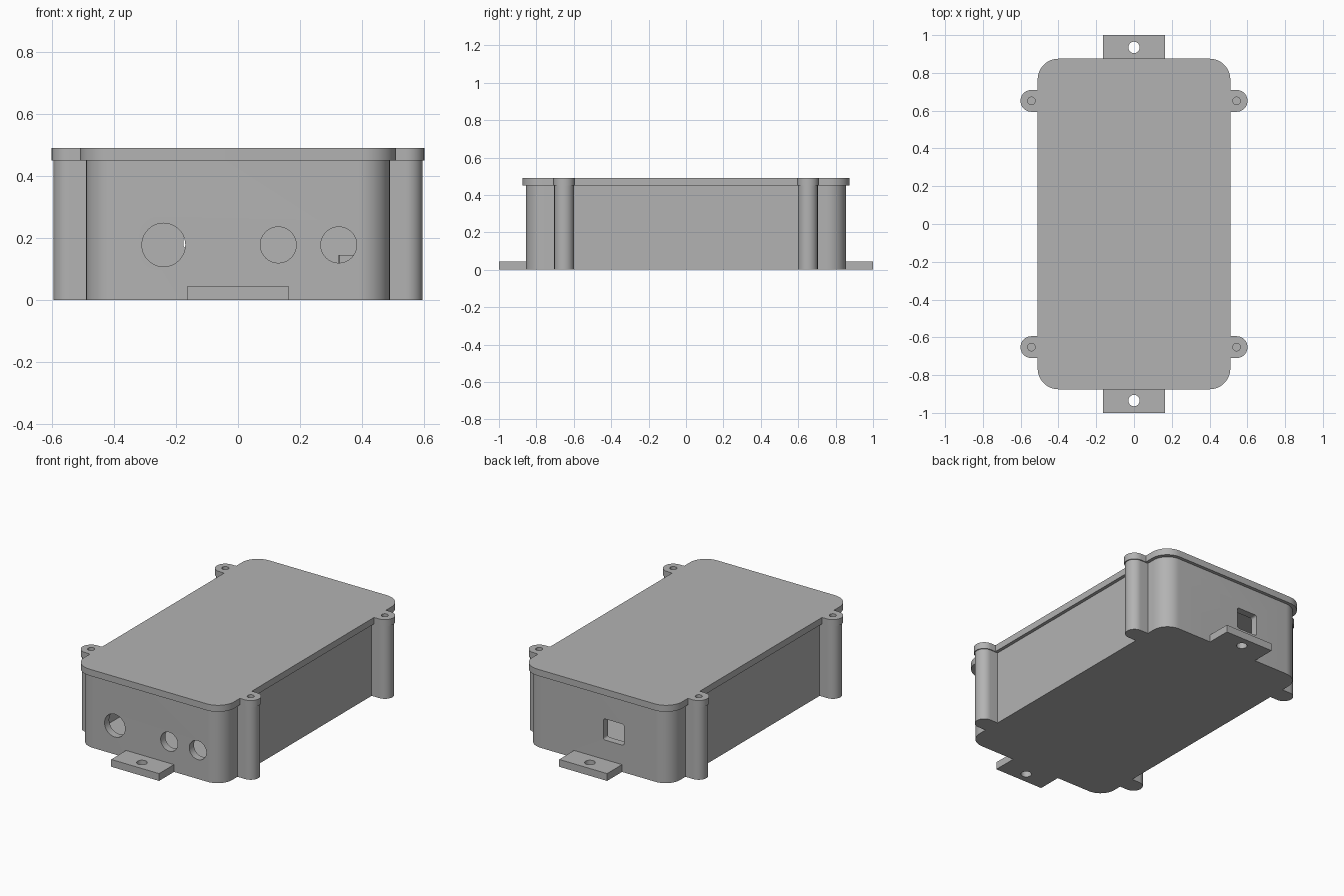
import bpy, bmesh, math
from mathutils import Matrix, Vector

default = bpy.data.objects.get("Cube")
if default:
    bpy.data.objects.remove(default, do_unlink=True)

GREY = (0.45, 0.45, 0.45, 1.0)
grey = bpy.data.materials.new("plain grey")
grey.use_nodes = True
grey.diffuse_color = GREY
grey.node_tree.nodes["Principled BSDF"].inputs["Base Color"].default_value = GREY

# Main dimensions
HEIGHT, SEAM = 0.49, 0.45
WALL = 0.045
BODY_X, BODY_Y = 0.49, 0.855
LID_X, LID_Y = 0.51, 0.875
EAR_X, EAR_Y = 0.543, 0.652
TAB_X, HOLE_Y = 0.163, 0.935
CORNERS = [(sx, sy) for sx in (-1, 1) for sy in (-1, 1)]


def rounded_rect(hx, hy, r, steps=12):
    """Counter-clockwise outline of a rectangle with round corners."""
    pts = []
    for k, (sx, sy) in enumerate([(1, 1), (-1, 1), (-1, -1), (1, -1)]):
        for i in range(steps + 1):
            a = (k + i / steps) * math.pi / 2
            pts.append((sx * (hx - r) + r * math.cos(a), sy * (hy - r) + r * math.sin(a)))
    return pts


def circle(r, sides=40):
    return [(r * math.cos(math.tau * i / sides), r * math.sin(math.tau * i / sides))
            for i in range(sides)]


def ear_outline(r, inner, steps=20):
    """Half-round end at EAR_X with straight flanks running inward."""
    pts = [(inner, -r)]
    for i in range(steps + 1):
        a = -math.pi / 2 + math.pi * i / steps
        pts.append((EAR_X + r * math.cos(a), r * math.sin(a)))
    return pts + [(inner, r)]


def prism(name, outline, z0, z1, matrix=Matrix()):
    """Extrude an outline between two heights, then place it."""
    bm = bmesh.new()
    base = bm.faces.new([bm.verts.new((x, y, z0)) for x, y in outline])
    top = bmesh.ops.extrude_face_region(bm, geom=[base])["geom"]
    bmesh.ops.translate(bm, vec=(0, 0, z1 - z0),
                        verts=[v for v in top if isinstance(v, bmesh.types.BMVert)])
    bm.transform(matrix)
    bmesh.ops.recalc_face_normals(bm, faces=bm.faces)
    mesh = bpy.data.meshes.new(name)
    bm.to_mesh(mesh)
    bm.free()
    mesh.materials.append(grey)
    ob = bpy.data.objects.new(name, mesh)
    bpy.context.collection.objects.link(ob)
    return ob


def combine(target, others, operation):
    """Apply booleans and remove the helper solids."""
    bpy.context.view_layer.objects.active = target
    for other in others:
        other.hide_render = True
        mod = target.modifiers.new("cut", "BOOLEAN")
        mod.operation, mod.solver, mod.object = operation, "EXACT", other
        bpy.ops.object.modifier_apply(modifier=mod.name)
        bpy.data.objects.remove(other, do_unlink=True)


def at(x, y, z=0.0, turn=0.0):
    return Matrix.Translation((x, y, z)) @ Matrix.Rotation(turn, 4, "Z")


def through_end(x, y, z):
    """Stand an outline upright so it pierces an end wall."""
    return Matrix.Translation((x, y, z)) @ Matrix.Rotation(math.pi / 2, 4, "X")


def ears(name, r, z0, z1):
    return [prism(name, ear_outline(r, 0.46), z0, z1,
                  at(0, sy * EAR_Y, 0, 0 if sx > 0 else math.pi)) for sx, sy in CORNERS]


def screw_holes():
    return [prism("screw_cutter", circle(0.02, 24), 0.2, 0.6, at(sx * EAR_X, sy * EAR_Y))
            for sx, sy in CORNERS]


# Box body with screw posts and mounting tabs
body = prism("box_body", rounded_rect(BODY_X, BODY_Y, 0.1), 0, SEAM)
combine(body, ears("post", 0.0525, 0, SEAM), "UNION")
tabs = [prism("tab", [(-TAB_X, -0.09), (TAB_X, -0.09), (TAB_X, 0.09), (-TAB_X, 0.09)],
              0, 0.045, at(0, s * 0.91)) for s in (-1, 1)]
combine(body, tabs, "UNION")

# Hollow interior
cavity = prism("cavity", rounded_rect(BODY_X - WALL, BODY_Y - WALL, 0.06), WALL, 0.6)
combine(body, [cavity], "DIFFERENCE")

# Round ports in the front wall, square window in the back wall
cuts = [prism("port", circle(r), -0.1, 0.1, through_end(x, -BODY_Y, 0.177))
        for x, r in ((-0.24, 0.07), (0.13, 0.058), (0.325, 0.058))]
cuts.append(prism("window", rounded_rect(0.07, 0.065, 0.012, 4), -0.1, 0.1,
                  through_end(-0.106, BODY_Y, 0.23)))
cuts += [prism("tab_hole", circle(0.03, 32), -0.1, 0.1, at(0, s * HOLE_Y)) for s in (-1, 1)]
combine(body, cuts + screw_holes(), "DIFFERENCE")

# Small support blocks inside the rear corners
for side, s in (("left", 1), ("right", -1)):
    prism("support_block_" + side, rounded_rect(0.062, 0.06, 0.002, 1), WALL - 0.005, 0.145,
          at(s * 0.387, 0.7))

# Lid with matching ears
lid = prism("lid", rounded_rect(LID_X, LID_Y, 0.11), SEAM, HEIGHT)
combine(lid, ears("lid_ear", 0.058, SEAM, HEIGHT), "UNION")
combine(lid, screw_holes(), "DIFFERENCE")

# Smooth the round walls, keep hard edges
for ob in (body, lid):
    bpy.ops.object.select_all(action="DESELECT")
    ob.select_set(True)
    bpy.context.view_layer.objects.active = ob
    bpy.ops.object.shade_smooth_by_angle(angle=math.radians(30))
